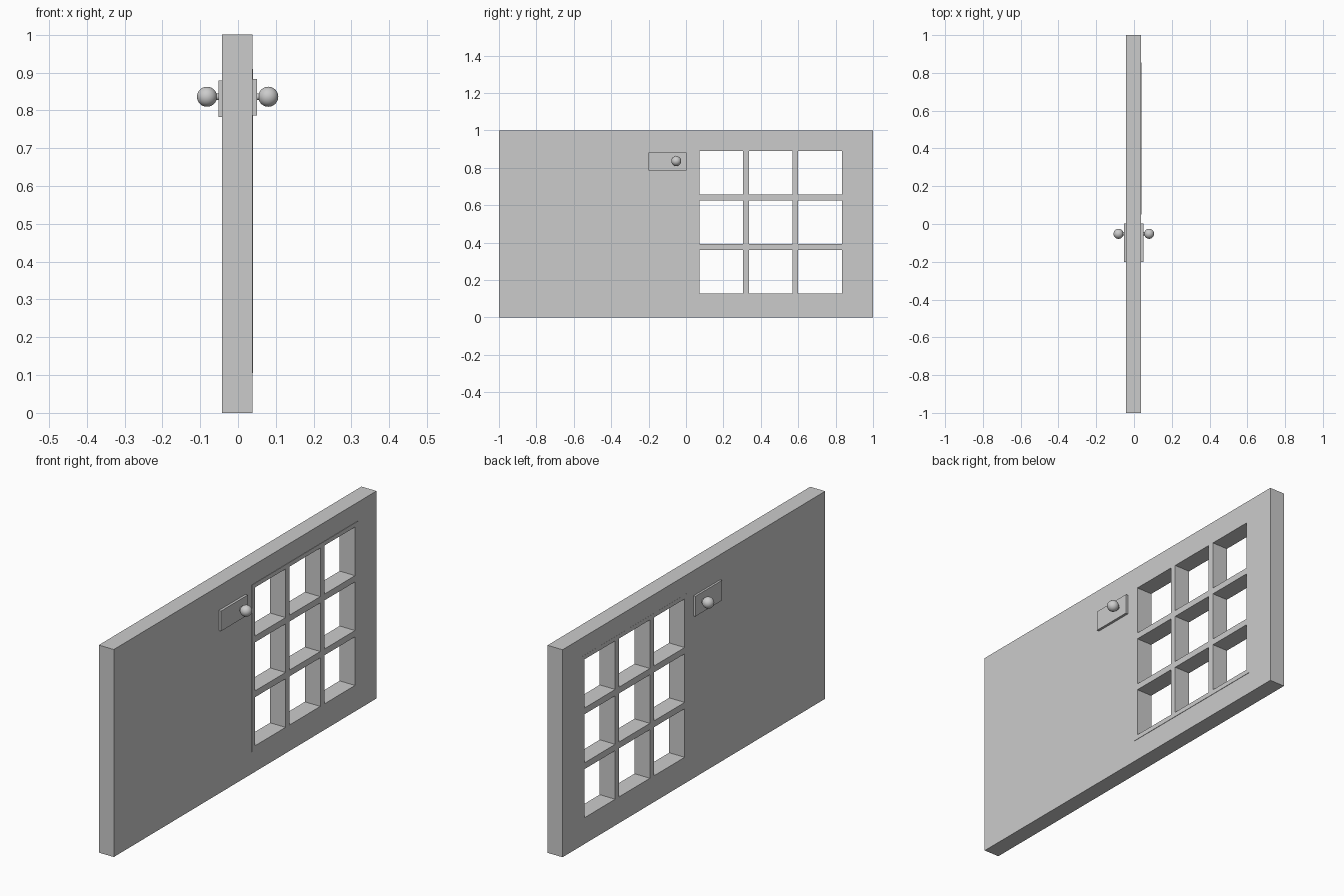
import bpy, bmesh, math
from mathutils import Matrix, Vector

if "Cube" in bpy.data.objects:
    bpy.data.objects.remove(bpy.data.objects["Cube"])


def boxes(name, spans):
    """One object from boxes given as (x0, x1, y0, y1, z0, z1)."""
    bm = bmesh.new()
    for x0, x1, y0, y1, z0, z1 in spans:
        m = Matrix.Translation(((x0 + x1) / 2, (y0 + y1) / 2, (z0 + z1) / 2))
        m = m @ Matrix.Diagonal((x1 - x0, y1 - y0, z1 - z0, 1))
        bmesh.ops.create_cube(bm, size=1, matrix=m)
    me = bpy.data.meshes.new(name)
    bm.to_mesh(me)
    bm.free()
    ob = bpy.data.objects.new(name, me)
    bpy.context.collection.objects.link(ob)
    return ob


def cut(ob, cutter):
    mod = ob.modifiers.new("cut", 'BOOLEAN')
    mod.operation = 'DIFFERENCE'
    mod.solver = 'EXACT'
    mod.object = cutter
    cutter.hide_render = True
    bpy.context.view_layer.objects.active = ob
    bpy.ops.object.modifier_apply(modifier=mod.name)
    bpy.data.objects.remove(cutter)


# Door slab with a square hole for the window
W = (0.05, 0.855, 0.105, 0.91)
door = boxes("door_panel", [(-0.042, 0.038, -1, 1, 0, 1)])
cut(door, boxes("window_hole", [(-0.2, 0.2, *W)]))

# Window lattice, three by three panes, just proud of the slab
window = boxes("window_lattice", [(-0.0425, 0.040, *W)])
pane, pitch = 0.234, 0.2645
panes = []
for i in range(3):
    for j in range(3):
        y, z = 0.071 + i * pitch, 0.127 + j * pitch
        panes.append((-0.2, 0.2, y, y + pane, z, z + pane))
cut(window, boxes("pane_cutters", panes))

# Handle plates and round knobs on both faces
for side, name in ((1, "right"), (-1, "left")):
    cx = -0.001
    xs = sorted((cx + side * 0.03, cx + side * 0.051))
    dz = 0.002 * side
    boxes(name + "_plate", [(*xs, -0.2, 0.003, 0.784 + dz, 0.881 + dz)])

    bpy.ops.mesh.primitive_cylinder_add(
        vertices=24, radius=0.009, depth=0.03,
        location=(cx + side * 0.055, -0.052, 0.836),
        rotation=(0, math.pi / 2, 0))
    bpy.context.object.name = name + "_knob_stem"
    bpy.ops.object.shade_smooth_by_angle()

    bpy.ops.mesh.primitive_uv_sphere_add(
        segments=32, ring_count=16, radius=0.0265,
        location=(cx + side * 0.081, -0.052, 0.836),
        rotation=(0, math.pi / 2, 0))
    bpy.context.object.name = name + "_knob"
    bpy.ops.object.shade_smooth_by_angle()
